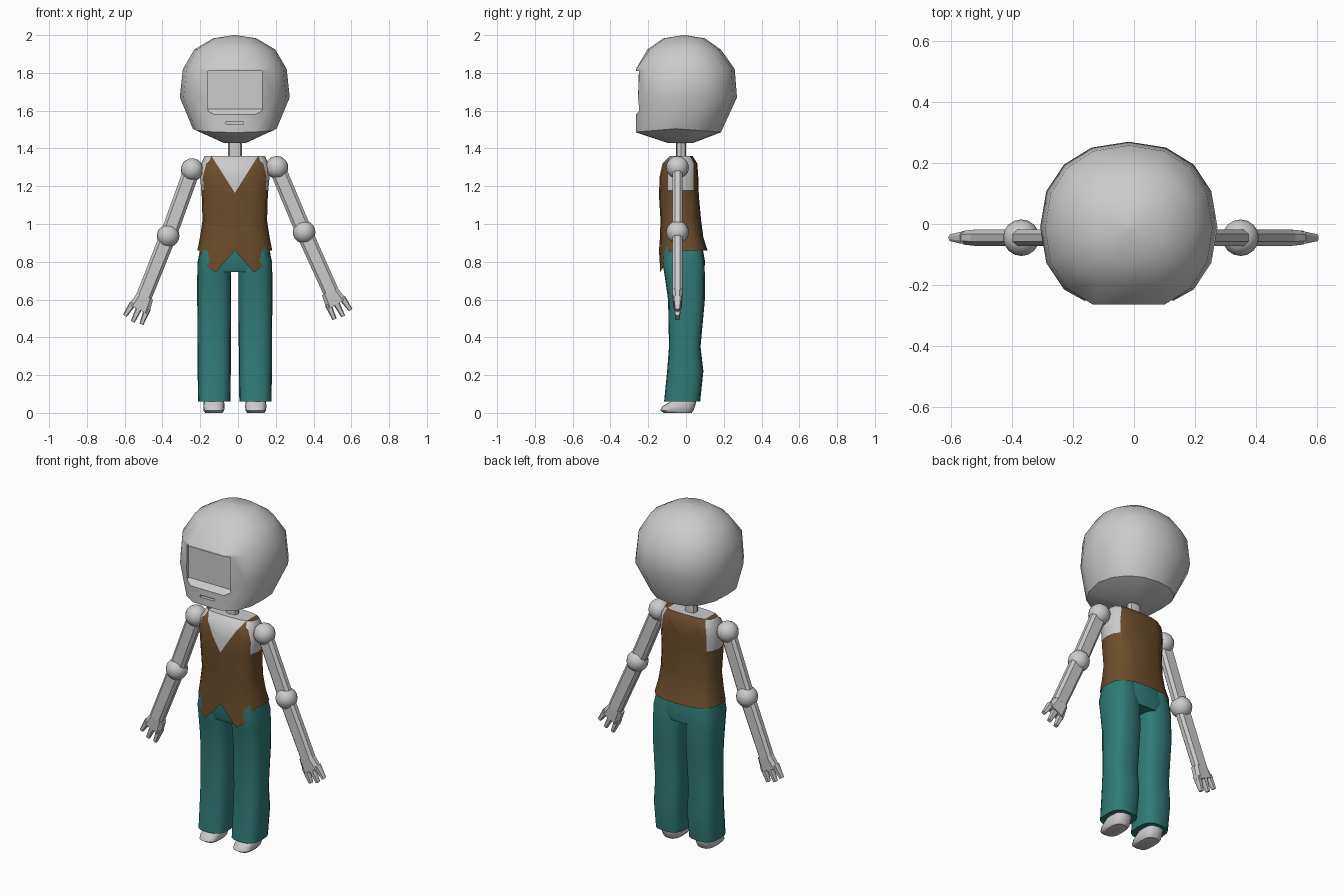
import bpy, bmesh, math
from mathutils import Vector

if "Cube" in bpy.data.objects:
    bpy.data.objects.remove(bpy.data.objects["Cube"])

CX = -0.017   # body centre line
ARM_Y = -0.045


def material(name, rgb):
    m = bpy.data.materials.new(name)
    m.diffuse_color = (*rgb, 1)
    m.use_nodes = True
    m.node_tree.nodes["Principled BSDF"].inputs["Base Color"].default_value = m.diffuse_color
    return m


BROWN = material("brown_cloth", (0.15, 0.075, 0.025))
TEAL = material("teal_cloth", (0.03, 0.2, 0.18))


def finish(name, bm, mats=(), angle=35):
    bmesh.ops.recalc_face_normals(bm, faces=bm.faces[:])
    me = bpy.data.meshes.new(name)
    bm.to_mesh(me)
    bm.free()
    ob = bpy.data.objects.new(name, me)
    bpy.context.collection.objects.link(ob)
    for m in mats:
        me.materials.append(m)
    smooth(ob, angle)
    return ob


def smooth(ob, angle):
    bpy.ops.object.select_all(action='DESELECT')
    ob.select_set(True)
    bpy.context.view_layer.objects.active = ob
    if angle:
        bpy.ops.object.shade_smooth_by_angle(angle=math.radians(angle))


def power(v, p):
    return math.copysign(abs(v) ** p, v)


def loft(rings, cx, n=16, p=0.7, bottom=True):
    """Stack rounded rings (z, half width, front y, back y)."""
    bm = bmesh.new()
    rows = []
    for z, rx, yf, yb in rings:
        row = []
        for i in range(n):
            a = 2 * math.pi * i / n
            x = cx + rx * power(math.sin(a), p)
            y = (yf + yb) / 2 - (yb - yf) / 2 * power(math.cos(a), p)
            row.append(bm.verts.new((x, y, z)))
        rows.append(row)
    for r, s in zip(rows, rows[1:]):
        for i in range(n):
            j = (i + 1) % n
            bm.faces.new((r[i], r[j], s[j], s[i]))
    if bottom:
        bm.faces.new(rows[0][::-1])
    bm.faces.new(rows[-1])
    return bm, rows


def cutter(name, x0, x1, z_top, z_front, z_back, depth_y):
    bm = bmesh.new()
    yf = -0.4
    slope = (z_back - z_front) / (depth_y + 0.265)
    zf = z_front + slope * (yf + 0.265)
    prof = [(yf, z_top), (depth_y, z_top), (depth_y, z_back), (yf, zf)]
    f = bm.faces.new([bm.verts.new((x0, y, z)) for y, z in prof])
    ext = bmesh.ops.extrude_face_region(bm, geom=[f])
    bmesh.ops.translate(bm, vec=(x1 - x0, 0, 0),
                        verts=[v for v in ext['geom'] if isinstance(v, bmesh.types.BMVert)])
    ob = finish(name, bm, angle=0)
    ob.hide_render = True
    return ob


# Head: flattened face, screen recess and mouth slot
bm, rows = loft([(1.43, 0.06, -0.1, 0.04), (1.505, 0.222, -0.29, 0.185),
                 (1.67, 0.291, -0.29, 0.27), (1.82, 0.275, -0.285, 0.258),
                 (1.923, 0.215, -0.205, 0.185), (1.983, 0.115, -0.12, 0.1),
                 (2.0, 0.004, -0.014, -0.006)], CX, p=0.9)
for v in rows[1]:
    v.co.z -= 0.02 * abs(v.co.y + 0.05) / 0.24
for v in bm.verts:
    v.co.y = max(v.co.y, -0.265)
head = finish("head", bm)
for cut in (cutter("screen_cutter", CX - 0.143, CX + 0.143, 1.81, 1.58, 1.61, -0.235),
            cutter("mouth_cutter", CX - 0.047, CX + 0.047, 1.542, 1.53, 1.53, -0.245)):
    mod = head.modifiers.new("cut", 'BOOLEAN')
    mod.operation, mod.solver, mod.object = 'DIFFERENCE', 'EXACT', cut
    bpy.ops.object.select_all(action='DESELECT')
    bpy.context.view_layer.objects.active = head
    bpy.ops.object.modifier_apply(modifier=mod.name)
    bpy.data.objects.remove(cut)
smooth(head, 32)

# Neck
bm, _ = loft([(1.33, 0.037, -0.052, 0.0), (1.47, 0.037, -0.052, 0.0)], CX, n=8)
finish("neck", bm)

# Torso: vest with grey shirt showing at the V neck and armholes
bm, rows = loft([(0.86, 0.198, -0.143, 0.114), (0.93, 0.184, -0.138, 0.092),
                 (1.02, 0.171, -0.135, 0.08), (1.15, 0.175, -0.143, 0.068),
                 (1.25, 0.184, -0.14, 0.065), (1.32, 0.178, -0.125, 0.06),
                 (1.36, 0.16, -0.085, 0.035)], CX, bottom=False)
for i, drop in ((1, 0.115), (2, 0.08)):
    rows[0][i].co.z -= drop
    rows[0][-i].co.z -= drop
planes = [((CX, 0, 1.165), (1, 0, -0.633)), ((CX, 0, 1.165), (-1, 0, -0.633)),
          ((0, 0, 1.18), (0, 0, 1)), ((0, -0.095, 0), (0, 1, 0)), ((0, 0.04, 0), (0, 1, 0))]
for co, no in planes:
    faces = [f for f in bm.faces if f.calc_center_median().z > 1.05]
    geom = list({e for f in faces for e in list(f.verts) + list(f.edges)}) + faces
    bmesh.ops.bisect_plane(bm, geom=geom, plane_co=co, plane_no=no, dist=1e-5)
bmesh.ops.recalc_face_normals(bm, faces=bm.faces[:])
for f in bm.faces:
    c = f.calc_center_median()
    x = abs(c.x - CX)
    vee = x < (c.z - 1.165) * 0.633 and (c.y < -0.03 or c.z > 1.355)
    armhole = c.z > 1.18 and -0.095 < c.y < 0.04 and x > 0.14 and abs(f.normal.x) > 0.4
    f.material_index = 0 if vee or armhole else 1
finish("vest", bm, (None, BROWN), 45)

# Trousers: seat and two legs
bm, _ = loft([(0.745, 0.185, -0.112, 0.096), (0.80, 0.196, -0.128, 0.101),
              (0.89, 0.18, -0.125, 0.085)], CX)
finish("trouser_seat", bm, (TEAL,), 45)
for side, s in (("left", -1), ("right", 1)):
    x = CX + s * 0.109
    bm, _ = loft([(0.06, 0.085, -0.116, 0.075), (0.22, 0.088, -0.1, 0.092),
                  (0.35, 0.088, -0.09, 0.077), (0.6, 0.09, -0.095, 0.1),
                  (0.72, 0.09, -0.112, 0.1), (0.8, 0.088, -0.126, 0.098),
                  (0.88, 0.07, -0.12, 0.085)], x)
    finish("trouser_leg_" + side, bm, (TEAL,), 45)
    # Shoe
    bm, _ = loft([(0.0, 0.045, -0.118, 0.03), (0.012, 0.055, -0.136, 0.04),
                  (0.035, 0.056, -0.125, 0.048), (0.058, 0.055, -0.085, 0.054),
                  (0.09, 0.05, -0.065, 0.05)], CX + s * 0.111)
    finish("shoe_" + side, bm, angle=45)


def ball(name, x, z, r):
    bm = bmesh.new()
    bmesh.ops.create_uvsphere(bm, u_segments=16, v_segments=10, radius=r)
    bmesh.ops.translate(bm, vec=(x, ARM_Y, z), verts=bm.verts[:])
    finish(name, bm)


def bar(name, a, b, w0, w1, t0, t1):
    """Chamfered flat bar in the arm plane from a to b (x, z), tapering."""
    a, b = Vector((a[0], ARM_Y, a[1])), Vector((b[0], ARM_Y, b[1]))
    d = (b - a).normalized()
    side = Vector((d.z, 0, -d.x))
    outline = [(0.65, 1), (1, 0.45), (1, -0.45), (0.65, -1),
               (-0.65, -1), (-1, -0.45), (-1, 0.45), (-0.65, 1)]
    bm = bmesh.new()
    r, s = [[bm.verts.new(p + side * u * w / 2 + Vector((0, v * t / 2, 0))) for u, v in outline]
            for p, w, t in ((a, w0, t0), (b, w1, t1))]
    for i in range(8):
        j = (i + 1) % 8
        bm.faces.new((r[i], r[j], s[j], s[i]))
    bm.faces.new(r[::-1])
    bm.faces.new(s)
    finish(name, bm, angle=0)


# Arms: shoulder ball, upper arm, elbow ball, forearm, palm, three fingers
for side, s, shoulder, elbow, dx in (("left", -1, (-0.243, 1.288), (-0.37, 0.937), 0.37),
                                     ("right", 1, (0.206, 1.3), (0.35, 0.957), 0.41)):
    dz = math.sqrt(1 - dx * dx)

    def at(along, out):
        return (elbow[0] + s * (dx * along + dz * out), elbow[1] - dz * along + dx * out)

    ball("shoulder_" + side, *shoulder, 0.06)
    ball("elbow_" + side, *elbow, 0.06)
    bar("upper_arm_" + side, shoulder, elbow, 0.088, 0.088, 0.055, 0.055)
    bar("forearm_" + side, elbow, at(0.345, 0), 0.088, 0.084, 0.055, 0.055)
    bar("palm_" + side, at(0.34, -0.006), at(0.42, 0.0), 0.09, 0.118, 0.055, 0.045)
    for k, (root, tip, reach) in enumerate(((-0.041, -0.042, 0.487), (0.0, 0.006, 0.492),
                                            (0.041, 0.056, 0.478))):
        bar(f"finger_{k + 1}_{side}", at(0.40, root), at(reach, tip), 0.037, 0.022, 0.04, 0.022)
